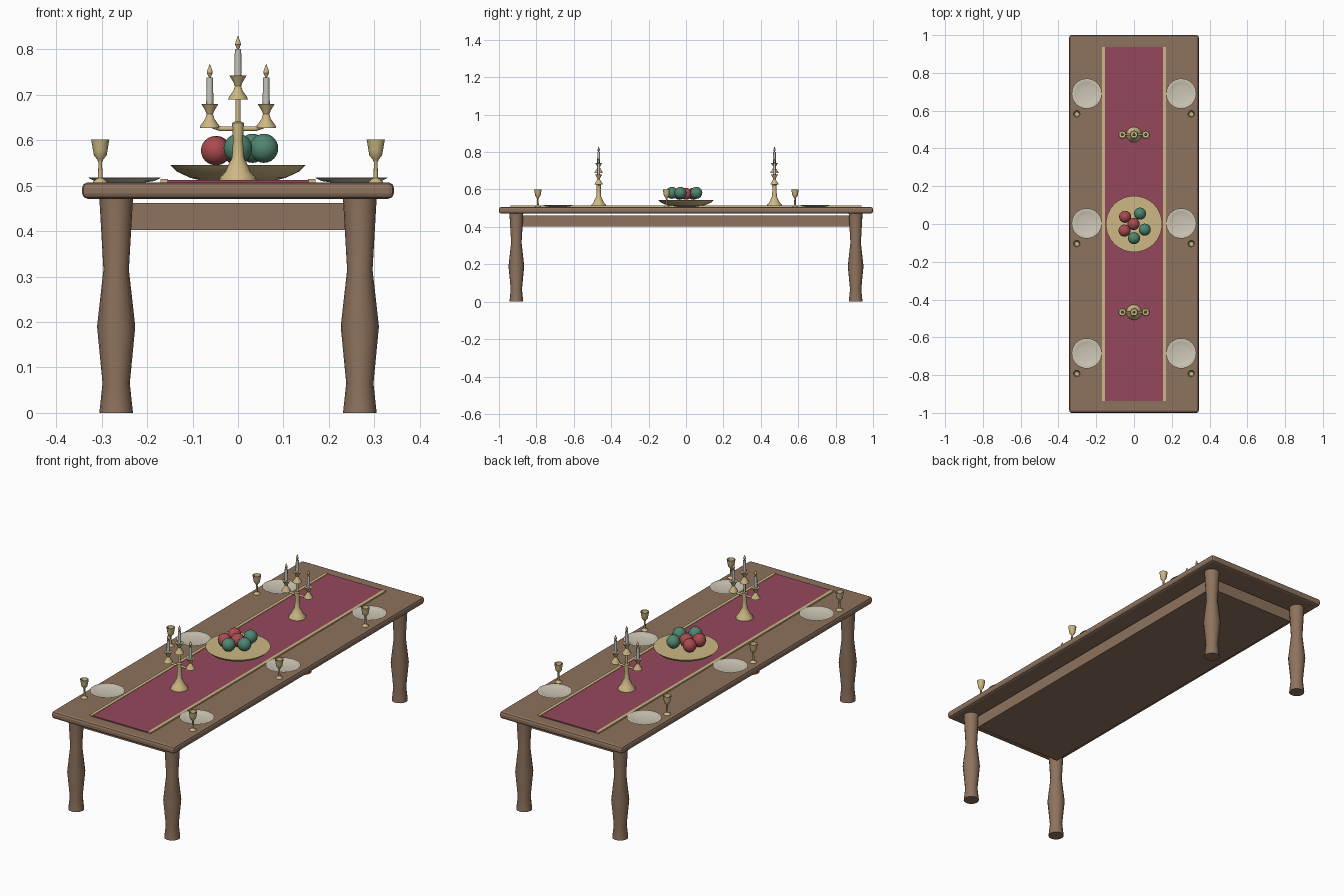
import bpy, bmesh, math
from mathutils import Vector

cube = bpy.data.objects.get("Cube")
if cube:
    bpy.data.objects.remove(cube, do_unlink=True)


def material(name, r, g, b):
    m = bpy.data.materials.new(name)
    m.use_nodes = True
    m.diffuse_color = (r, g, b, 1)
    m.node_tree.nodes["Principled BSDF"].inputs["Base Color"].default_value = (r, g, b, 1)
    return m


WOOD = material("brown wood", .27, .17, .11)
GOLD = material("pale gold", .61, .48, .23)
CLOTH = material("wine cloth", .30, .065, .11)
RED = material("red fruit skin", .40, .07, .08)
GREEN = material("green fruit skin", .08, .24, .16)
CHINA = material("cream china", .62, .57, .47)
WAX = material("white wax", .56, .56, .51)


def finish(bm, name, mat, location=(0, 0, 0), smooth=True):
    bmesh.ops.recalc_face_normals(bm, faces=bm.faces)
    mesh = bpy.data.meshes.new(name)
    bm.to_mesh(mesh)
    bm.free()
    mesh.materials.append(mat)
    ob = bpy.data.objects.new(name, mesh)
    ob.location = location
    bpy.context.collection.objects.link(ob)
    if smooth:
        bpy.ops.object.select_all(action='DESELECT')
        ob.select_set(True)
        bpy.context.view_layer.objects.active = ob
        bpy.ops.object.shade_smooth_by_angle(angle=math.radians(35))
    return ob


def box(name, mat, half_x, half_y, z0, z1, x=0, bevel=0):
    bm = bmesh.new()
    bmesh.ops.create_cube(bm, size=1)
    for v in bm.verts:
        v.co = Vector((v.co.x * 2 * half_x, v.co.y * 2 * half_y, v.co.z * (z1 - z0)))
    if bevel:
        bmesh.ops.bevel(bm, geom=bm.edges[:], offset=bevel, segments=2,
                        profile=.5, affect='EDGES')
    return finish(bm, name, mat, (x, 0, (z0 + z1) / 2), smooth=False)


def lathe(name, mat, profile, location, sides=16):
    """Turn a (radius, height) profile around z and cap its open ends."""
    bm = bmesh.new()
    rings = []
    for r, z in profile:
        if r == 0:
            rings.append([bm.verts.new((0, 0, z))] * sides)
        else:
            rings.append([bm.verts.new((r * math.cos(t), r * math.sin(t), z))
                          for t in (math.tau * i / sides for i in range(sides))])
    for low, high in zip(rings, rings[1:]):
        for i in range(sides):
            j = (i + 1) % sides
            corners = list(dict.fromkeys((low[i], low[j], high[j], high[i])))
            bm.faces.new(corners)
    for (r, z), ring in ((profile[0], rings[0]), (profile[-1], rings[-1])):
        if r:
            bm.faces.new(ring)
    return finish(bm, name, mat, location)


# Table: bevelled top, solid apron and four turned legs
box("table_top", WOOD, .343, 1, .471, .507, bevel=.012)
box("apron", WOOD, .25, .88, .402, .462)
leg = [(.037, 0), (.03, .065), (.042, .19), (.028, .315), (.037, .472)]
for side, x in (("left", .268), ("right", -.268)):
    for end, y in (("front", -.907), ("back", .907)):
        lathe(f"{end}_{side}_leg", WOOD, leg, (x, y, 0))

# Runner with gold edging
box("runner", CLOTH, .156, .938, .506, .512)
for side, x in (("left", .162), ("right", -.162)):
    box(f"runner_trim_{side}", GOLD, .008, .938, .506, .514, x=x)

# Place settings: a shallow plate and a goblet each
plate = [(0, 0), (.045, 0), (.066, .003), (.08, .01), (.077, .011),
         (.06, .006), (.04, .003), (0, .002)]
goblet = [(.017, 0), (.015, .004), (.005, .011), (.004, .045), (.007, .052),
          (.014, .06), (.016, .072), (.02, .095), (.017, .095), (.012, .07), (0, .062)]
for side, s in (("left", 1), ("right", -1)):
    for place, y in (("front", -.685), ("middle", .003), ("back", .69)):
        lathe(f"{place}_{side}_plate", CHINA, plate, (s * .25, y, .507), 32)
        lathe(f"{place}_{side}_goblet", GOLD, goblet, (s * .303, y - .107, .506), 12)

# Fruit dish with its pile of fruit
lathe("fruit_dish", GOLD, [(.08, .511), (.105, .517), (.135, .531), (.149, .545)],
      (0, 0, 0), 32)
fruit = {"red": (RED, .577, [(-.047, .038), (-.002, 0), (-.05, -.035)]),
         "green": (GREEN, .582, [(.032, .055), (.057, -.03), (0, -.075)])}
for colour, (mat, z, places) in fruit.items():
    for n, (x, y) in enumerate(places):
        bm = bmesh.new()
        bmesh.ops.create_uvsphere(bm, u_segments=18, v_segments=12, radius=.032)
        finish(bm, f"{colour}_fruit_{n + 1}", mat, (x, y, z))


# Candelabra: stem, two arms and three candles in bell-shaped cups
stem = [(.041, .511), (.039, .519), (.028, .53), (.02, .548), (.013, .562),
        (.011, .6), (.013, .638), (.006, .641), (.006, .692)]
cup = [(.022, 0), (.02, .006), (.01, .02), (.007, .03), (.01, .038), (.019, .053)]
candle = [(.008, .05), (.007, .111)]
flame = [(.002, .111), (.0065, .121), (.005, .128), (0, .141)]


def arms(name, y):
    curve = bpy.data.curves.new(name, 'CURVE')
    curve.dimensions = '3D'
    curve.bevel_depth = .0055
    curve.bevel_resolution = 2
    curve.use_fill_caps = True
    path = [(-.062, .634), (-.05, .629), (-.038, .625), (.038, .625), (.05, .629), (.062, .634)]
    spline = curve.splines.new('POLY')
    spline.points.add(len(path) - 1)
    for point, (x, z) in zip(spline.points, path):
        point.co = (x, 0, z, 1)
    curve.materials.append(GOLD)
    ob = bpy.data.objects.new(name, curve)
    ob.location.y = y
    bpy.context.collection.objects.link(ob)


for end, y in (("front", -.467), ("back", .473)):
    lathe(f"{end}_candelabra_stem", GOLD, stem, (0, y, 0))
    arms(f"{end}_candelabra_arms", y)
    for side, x, z in (("left", .062, .627), ("centre", 0, .689), ("right", -.062, .627)):
        for part, mat, profile in (("cup", GOLD, cup), ("candle", WAX, candle),
                                   ("flame", GOLD, flame)):
            lathe(f"{end}_{side}_{part}", mat, profile, (x, y, z), 12)
